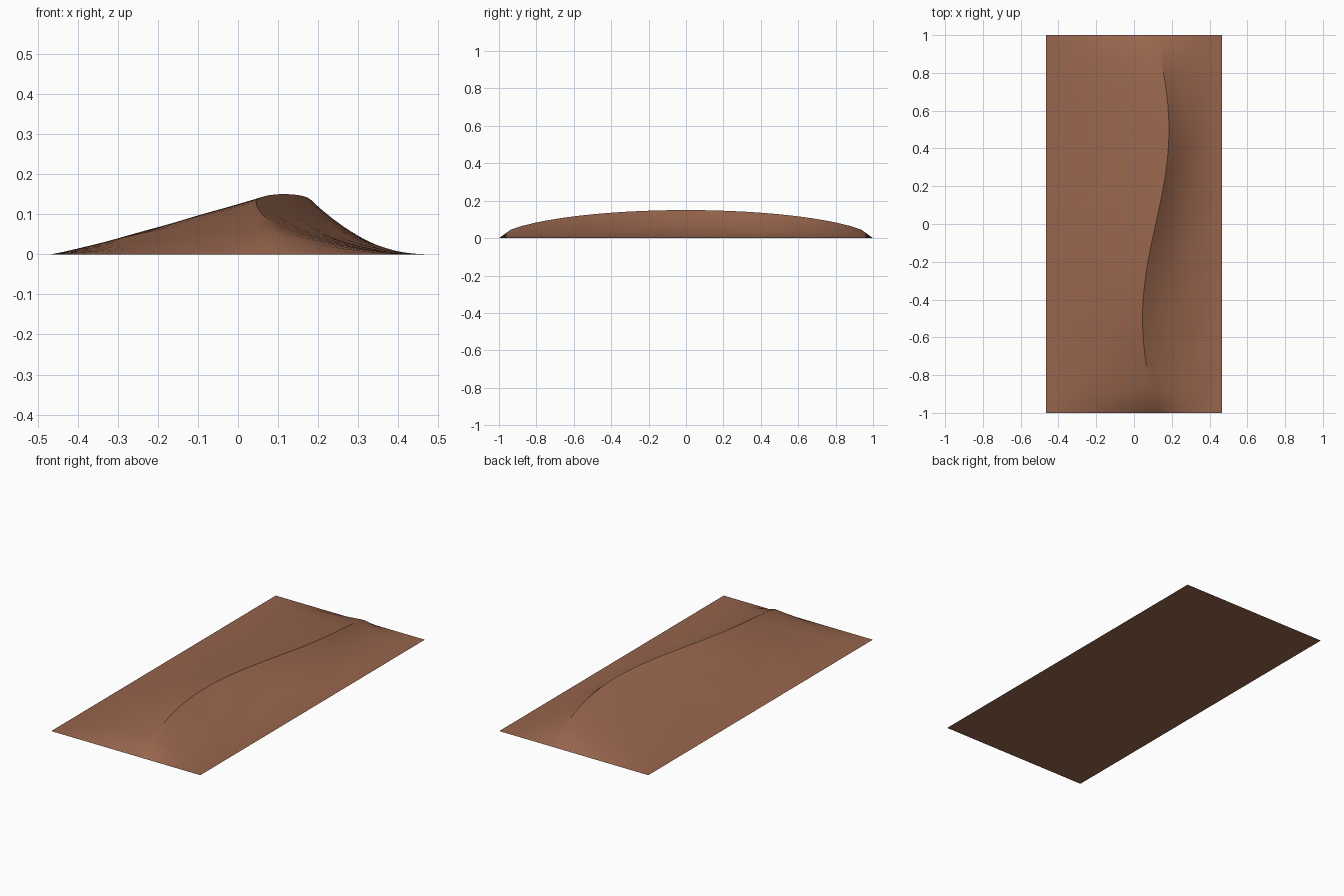
import bpy, bmesh, math
from mathutils import Vector, noise

if "Cube" in bpy.data.objects:
    bpy.data.objects.remove(bpy.data.objects["Cube"])

HALF_W, HEIGHT = 0.465, 0.15
ROWS, WIND, LEE = 32, 16, 16   # rows along y, columns on each side of the crest

sand = bpy.data.materials.new("red brown sand")
sand.use_nodes = True
color = (0.31, 0.13, 0.073, 1)
sand.diffuse_color = color
bsdf = sand.node_tree.nodes["Principled BSDF"]
bsdf.inputs["Base Color"].default_value = color
bsdf.inputs["Roughness"].default_value = 0.9


def dune_point(col, y):
    """Long windward ramp up to a winding crest, then a concave slip face."""
    crest_x = 0.115 + 0.07 * math.sin(math.pi * y)
    crest_z = HEIGHT * max(0, 1 - y * y) ** 0.57
    if col <= WIND:
        t = col / WIND
        x = -HALF_W + t * (crest_x + HALF_W)
        shape = t ** 1.1
    else:
        t = (col - WIND) / LEE
        x = crest_x + t * (HALF_W - crest_x)
        shape = (1 - t) ** 2
    # gentle wind ripples, fading at the crest and the rim
    ripple = 0.006 * noise.noise(Vector((x * 7, y * 5, 0))) * t * (1 - t) * 4
    return x, y, max(0, crest_z * (shape + ripple * 4))


bm = bmesh.new()
cols = WIND + LEE
grid = [[bm.verts.new(dune_point(c, -1 + 2 * r / ROWS)) for c in range(cols + 1)]
        for r in range(ROWS + 1)]
for r in range(ROWS):
    for c in range(cols):
        face = bm.faces.new((grid[r][c], grid[r][c + 1],
                             grid[r + 1][c + 1], grid[r + 1][c]))
        face.smooth = True

# flat underside closing the rim
rim = (grid[0] + [row[-1] for row in grid[1:]]
       + grid[-1][-2::-1] + [row[0] for row in grid[-2:0:-1]])
bm.faces.new(rim[::-1])

mesh = bpy.data.meshes.new("sand_dune")
bm.to_mesh(mesh)
bm.free()
mesh.materials.append(sand)
dune = bpy.data.objects.new("sand_dune", mesh)
bpy.context.collection.objects.link(dune)
bpy.context.view_layer.objects.active = dune
dune.select_set(True)
bpy.ops.object.shade_smooth_by_angle(angle=math.radians(30))
